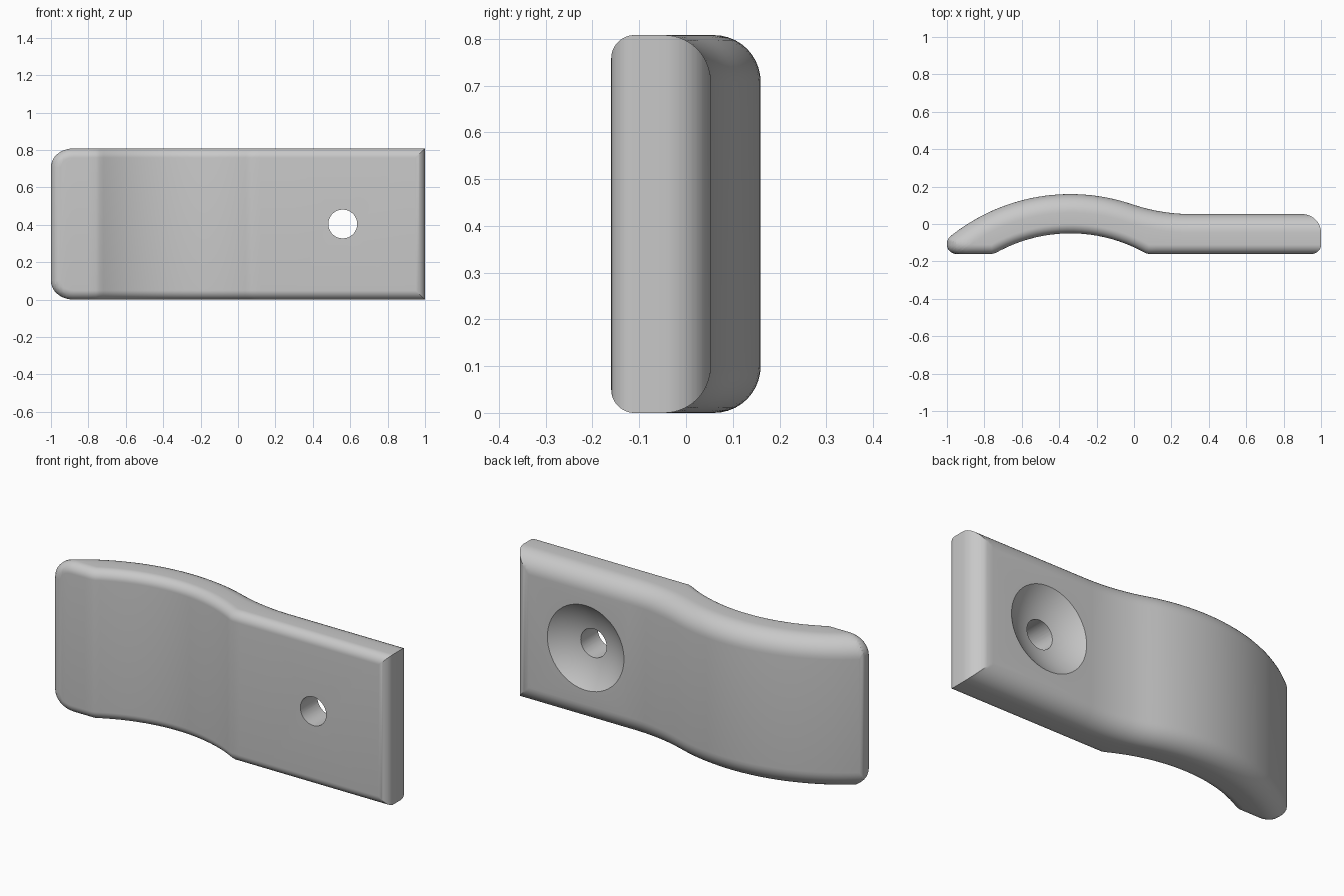
import bpy, bmesh
from math import sin, cos, sqrt, pi

cube = bpy.data.objects.get("Cube")
if cube:
    bpy.data.objects.remove(cube)

HALF = 0.404                   # half of the strap width
FRONT, BACK = -0.16, 0.053     # flat faces of the mounting foot
ARCH_X, ARCH_Y = -0.34, -0.865 # centre of the arch
R_IN, R_OUT, R_SWEEP = 0.815, 1.025, 0.98
RF, RB = 0.05, 0.1             # front and back edge roundings
TIP = 0.018                    # length of the rounded nose on the back
SEG = 10


def front_y(x):
    return max(FRONT, ARCH_Y + sqrt(max(0, R_IN**2 - (x - ARCH_X)**2)))


def back_y(x):
    # Arch, blended by a hollow sweep into the flat foot
    cy = BACK + R_SWEEP
    dx = sqrt((R_OUT + R_SWEEP)**2 - (cy - ARCH_Y)**2)
    if x < ARCH_X + dx * R_OUT / (R_OUT + R_SWEEP):
        return ARCH_Y + sqrt(R_OUT**2 - (x - ARCH_X)**2)
    if x < ARCH_X + dx:
        return cy - sqrt(R_SWEEP**2 - (x - ARCH_X - dx)**2)
    return BACK


def tilt(f, x):
    s = (f(x + 0.001) - f(x - 0.001)) / 0.002
    return 1 / sqrt(1 + s * s)


def inset(r, d):
    """Inset of a rounded edge of radius r at depth d."""
    k = r - min(max(d, 0), r)
    return r - sqrt(r * r - k * k)


def corner(u, e):
    """Inset at distance u from the tip, its rounded outline shrunk by e."""
    t = min(max(1 - (u - e) / (0.12 - e), 0), 1)
    return e + (0.1 - e) * (1 - sqrt(1 - t * t))


def section(x):
    """Closed cross-section of the strap at x."""
    yf, yb = front_y(x), back_y(x)
    cf, cb = tilt(front_y, x), tilt(back_y, x)
    u, v = x + 1, 1 - x
    lo = max(yf, FRONT + inset(RF, u), FRONT + inset(RF, v))
    hi = yb - inset(RB, v)
    if u < TIP:
        hi = min(hi, FRONT + 0.056 + sqrt(RF**2 - (RF - u)**2))
    angles = [pi / 2 * i / SEG for i in range(SEG + 1)]
    ys = [yf + RF * (1 - sin(a)) / cf for a in angles]
    ys += [yb - RB * (1 - sin(a)) / cb for a in angles]
    ys = sorted(min(max(y, lo), hi) for y in ys)
    hs = [HALF - max(corner(u, inset(RF, (y - yf) * cf)), inset(RB, (yb - y) * cb)) for y in ys]
    loop = [(x, y, HALF + h) for y, h in zip(ys, hs)]
    return loop + [(x, y, HALF - h) for y, h in reversed(list(zip(ys, hs)))]


# Stations along the strap, denser at both ends
stations = {-1.0, TIP - 1, -0.74, 0.062, 0.3}
stations |= {round(-0.88 + 0.04 * i, 4) for i in range(30)}
for i in range(SEG + 1):
    c = 1 - cos(pi / 2 * i / SEG)
    stations |= {round(s, 5) for s in (-1 + 0.12 * c, -1 + RF * c, 1 - RF * c, 1 - RB * c)}

bm = bmesh.new()
rings = [[bm.verts.new(p) for p in section(x)] for x in sorted(stations)]
for a, b in zip(rings, rings[1:]):
    for i in range(len(a)):
        j = (i + 1) % len(a)
        bm.faces.new((a[i], a[j], b[j], b[i]))
bm.faces.new(rings[0])
bm.faces.new(rings[-1])
bmesh.ops.remove_doubles(bm, verts=bm.verts, dist=0.00005)
bmesh.ops.dissolve_degenerate(bm, edges=bm.edges, dist=0.00005)
bmesh.ops.recalc_face_normals(bm, faces=bm.faces)
mesh = bpy.data.meshes.new("clamp_strap")
bm.to_mesh(mesh)
bm.free()
strap = bpy.data.objects.new("clamp_strap", mesh)
bpy.context.collection.objects.link(strap)

grey = bpy.data.materials.new("plain grey")
grey.use_nodes = True
grey.diffuse_color = (0.58, 0.58, 0.58, 1)
grey.node_tree.nodes["Principled BSDF"].inputs["Base Color"].default_value = grey.diffuse_color
mesh.materials.append(grey)


def cut(cutter):
    cutter.hide_render = True
    cutter.data.materials.append(grey)
    bpy.context.view_layer.objects.active = strap
    mod = strap.modifiers.new("cut", "BOOLEAN")
    mod.operation, mod.solver, mod.object = "DIFFERENCE", "EXACT", cutter
    bpy.ops.object.modifier_apply(modifier=mod.name)
    bpy.data.objects.remove(cutter)


# Screw hole and its dished seat on the back
HOLE_X = 0.56
bpy.ops.mesh.primitive_cylinder_add(vertices=64, radius=0.077, depth=1,
                                    location=(HOLE_X, 0, HALF), rotation=(pi / 2, 0, 0))
cut(bpy.context.object)
bpy.ops.mesh.primitive_uv_sphere_add(segments=64, ring_count=64, radius=0.38,
                                     location=(HOLE_X, BACK + 0.304, HALF), rotation=(pi / 2, 0, 0))
cut(bpy.context.object)

bpy.ops.object.select_all(action="DESELECT")
strap.select_set(True)
bpy.context.view_layer.objects.active = strap
bpy.ops.object.shade_smooth_by_angle(angle=pi / 9)
